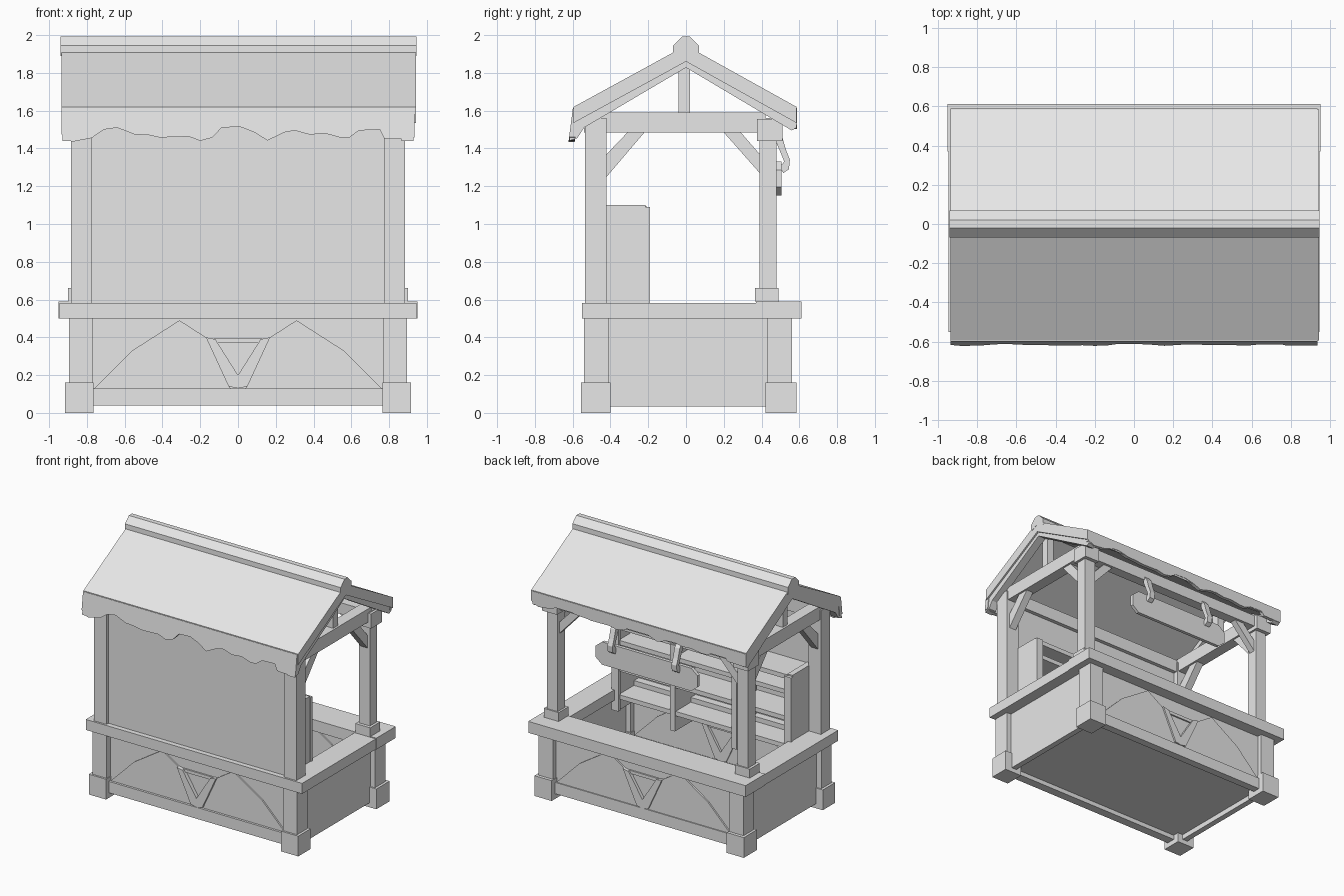
import bpy, bmesh, math
from mathutils import Vector

grey = bpy.data.materials.new("plain_grey")
grey.diffuse_color = (0.8, 0.8, 0.8, 1)


def finish(name, bm):
    bmesh.ops.recalc_face_normals(bm, faces=bm.faces)
    me = bpy.data.meshes.new(name)
    bm.to_mesh(me)
    bm.free()
    me.materials.append(grey)
    ob = bpy.data.objects.new(name, me)
    bpy.context.collection.objects.link(ob)
    return ob


def prism(name, pts, axis, lo, hi):
    """Extrude a 2D outline along x (points are y,z) or y (points are x,z)."""
    bm = bmesh.new()
    to3 = (lambda a, b, t: (t, a, b)) if axis == 'x' else (lambda a, b, t: (a, t, b))
    f = bm.faces.new([bm.verts.new(to3(a, b, lo)) for a, b in pts])
    geo = bmesh.ops.extrude_face_region(bm, geom=[f])['geom']
    move = Vector(to3(0, 0, hi - lo))
    for v in geo:
        if isinstance(v, bmesh.types.BMVert):
            v.co += move
    return finish(name, bm)


def box(name, x0, x1, y0, y1, z0, z1):
    return prism(name, [(x0, z0), (x1, z0), (x1, z1), (x0, z1)], 'y', y0, y1)


def pair(name, x0, x1, y0, y1, z0, z1):
    box(name + "_right", x0, x1, y0, y1, z0, z1)
    box(name + "_left", -x1, -x0, y0, y1, z0, z1)


def pair_prism(name, pts, x0, x1):
    prism(name + "_right", pts, 'x', x0, x1)
    prism(name + "_left", pts, 'x', -x1, -x0)


# Base: floor, feet, corner posts and panels
box("floor", -0.83, 0.83, -0.48, 0.51, 0.075, 0.10)
pair("front_foot", 0.765, 0.915, -0.555, -0.40, 0, 0.16)
pair("back_foot", 0.765, 0.915, 0.42, 0.585, 0, 0.16)
pair("front_lower_post", 0.77, 0.895, -0.54, -0.41, 0.16, 0.5)
pair("back_lower_post", 0.77, 0.895, 0.43, 0.56, 0.16, 0.5)
pair("side_panel", 0.81, 0.855, -0.42, 0.45, 0.035, 0.5)
box("front_panel", -0.78, 0.78, -0.49, -0.45, 0.04, 0.5)
box("back_panel", -0.78, 0.78, 0.48, 0.52, 0.04, 0.5)
box("front_sill", -0.77, 0.77, -0.52, -0.45, 0.04, 0.13)
box("back_sill", -0.77, 0.77, 0.48, 0.54, 0.04, 0.13)

# Shallow relief on front and back: two mounds and a V-shaped brace
mound = [(-0.76, 0.13), (-0.56, 0.33), (-0.31, 0.49), (-0.17, 0.40), (-0.04, 0.13)]
arm = [(-0.17, 0.40), (-0.12, 0.39), (0.0, 0.20), (0.0, 0.13), (-0.05, 0.14)]
for side, y0, y1, a0, a1 in (("front", -0.502, -0.44, -0.52, -0.43),
                             ("back", 0.47, 0.532, 0.46, 0.545)):
    for s, lr in ((1, "left"), (-1, "right")):
        prism(f"{side}_mound_{lr}", [(s * x, z) for x, z in mound], 'y', y0, y1)
        prism(f"{side}_brace_{lr}", [(s * x, z) for x, z in arm], 'y', a0, a1)
    box(side + "_brace_bar", -0.13, 0.13, y0, y1, 0.37, 0.395)

# Counter ring
box("front_rail", -0.945, 0.945, -0.55, -0.40, 0.5, 0.583)
box("back_counter", -0.95, 0.95, 0.37, 0.612, 0.5, 0.59)
pair("side_rail", 0.76, 0.945, -0.40, 0.37, 0.5, 0.583)

# Upper posts
pair("front_post", 0.775, 0.885, -0.535, -0.42, 0.583, 1.56)
pair("back_post", 0.785, 0.88, 0.39, 0.48, 0.59, 1.56)
pair("back_post_base", 0.77, 0.90, 0.365, 0.49, 0.59, 0.66)
pair("back_post_cap", 0.77, 0.90, 0.375, 0.51, 1.44, 1.555)

# Front wall
box("front_wall", -0.78, 0.78, -0.51, -0.46, 0.583, 1.54)

# Frame under the roof
pair("tie_beam", 0.785, 0.875, -0.54, 0.42, 1.485, 1.59)
pair("king_post", 0.80, 0.86, -0.04, 0.02, 1.59, 1.86)
box("front_beam", -0.78, 0.78, -0.505, -0.43, 1.48, 1.58)
box("back_beam", -0.78, 0.78, 0.40, 0.48, 1.47, 1.56)
pair_prism("front_strut", [(-0.42, 1.25), (-0.42, 1.37), (-0.31, 1.485), (-0.22, 1.485)], 0.80, 0.86)
pair_prism("back_strut", [(0.39, 1.27), (0.39, 1.37), (0.29, 1.485), (0.20, 1.485)], 0.80, 0.86)
for s, lr in ((1, "right"), (-1, "left")):
    prism("counter_strut_" + lr,
          [(s * 0.785, 1.27), (s * 0.785, 1.36), (s * 0.68, 1.47), (s * 0.60, 1.47)],
          'y', 0.41, 0.46)

# Roof: sheets, gable boards and ridge cap
for s, eave in ((-1, 0.595), (1, 0.585)):
    fb = "front" if s < 0 else "back"
    prism("roof_" + fb, [(0, 1.945), (s * eave, 1.62), (s * eave, 1.535), (0, 1.86)],
          'x', -0.935, 0.943)
pair_prism("gable_board_front", [(0, 1.935), (-0.592, 1.61), (-0.618, 1.44),
                                 (-0.575, 1.455), (-0.54, 1.51), (0, 1.828)], 0.865, 0.93)
pair_prism("gable_board_back", [(0, 1.935), (0.584, 1.61), (0.585, 1.51),
                                (0.56, 1.495), (0, 1.828)], 0.865, 0.93)
prism("ridge_cap", [(-0.07, 1.89), (-0.068, 1.945), (-0.02, 1.993), (0.02, 1.993),
                    (0.068, 1.945), (0.07, 1.89), (0, 1.92)], 'x', -0.94, 0.945)

# Wavy cloth edges hanging from the eaves
front_hem = [(-0.935, 1.475), (-0.88, 1.435), (-0.775, 1.455), (-0.71, 1.50), (-0.64, 1.51),
             (-0.55, 1.475), (-0.47, 1.47), (-0.415, 1.458), (-0.26, 1.463), (-0.20, 1.44),
             (-0.135, 1.458), (-0.087, 1.51), (0.01, 1.515), (0.087, 1.485), (0.156, 1.442),
             (0.246, 1.485), (0.30, 1.495), (0.38, 1.473), (0.46, 1.48), (0.54, 1.458),
             (0.59, 1.458), (0.64, 1.495), (0.75, 1.50), (0.775, 1.452), (0.91, 1.447),
             (0.935, 1.46)]
back_hem = [(-x, 1.525 + (z - 1.47) * 0.6) for x, z in front_hem]
for name, hem, y0, y1, tilt in (("front_cloth_edge", front_hem, -0.598, -0.565, 0.13),
                                ("back_cloth_edge", back_hem, 0.560, 0.588, 0.0)):
    w = hem[-1][0]
    ob = prism(name, hem + [(w, 1.615), (-w, 1.615)], 'y', y0, y1)
    for v in ob.data.vertices:
        v.co.y += tilt * (v.co.z - 1.62)

# Shelf unit behind the front wall, reaching down into the counter
pair("shelf_end", 0.735, 0.78, -0.46, -0.215, 0.42, 1.10)
pair("shelf_end_trim", 0.725, 0.785, -0.215, -0.19, 0.42, 1.09)
for i, x in enumerate((-0.28, 0.26)):
    box(f"shelf_divider_{i}", x - 0.022, x + 0.022, -0.45, -0.20, 0.39, 1.07)
for i, z in enumerate((0.51, 0.73, 0.94, 1.06)):
    box(f"shelf_board_{i}", -0.74, 0.74, -0.46, -0.21, z, z + 0.035)

# Hanging sign board with cut corners and its two hooks
sign = []
for sx, sz in ((1, 1), (1, -1), (-1, -1), (-1, 1)):
    corner = [(0.39, 0.09), (0.445, 0.045)]
    if sx != sz:
        corner.reverse()
    sign += [(-0.01 + sx * a, 1.24 + sz * b) for a, b in corner]
prism("sign_board", sign, 'y', 0.480, 0.506)
for i, x in enumerate((-0.28, 0.28)):
    prism(f"sign_hook_{i}", [(0.46, 1.52), (0.51, 1.46), (0.53, 1.39), (0.55, 1.34),
                             (0.545, 1.29), (0.515, 1.27), (0.495, 1.30), (0.52, 1.33),
                             (0.50, 1.38), (0.47, 1.45)], 'x', x - 0.022, x + 0.022)
